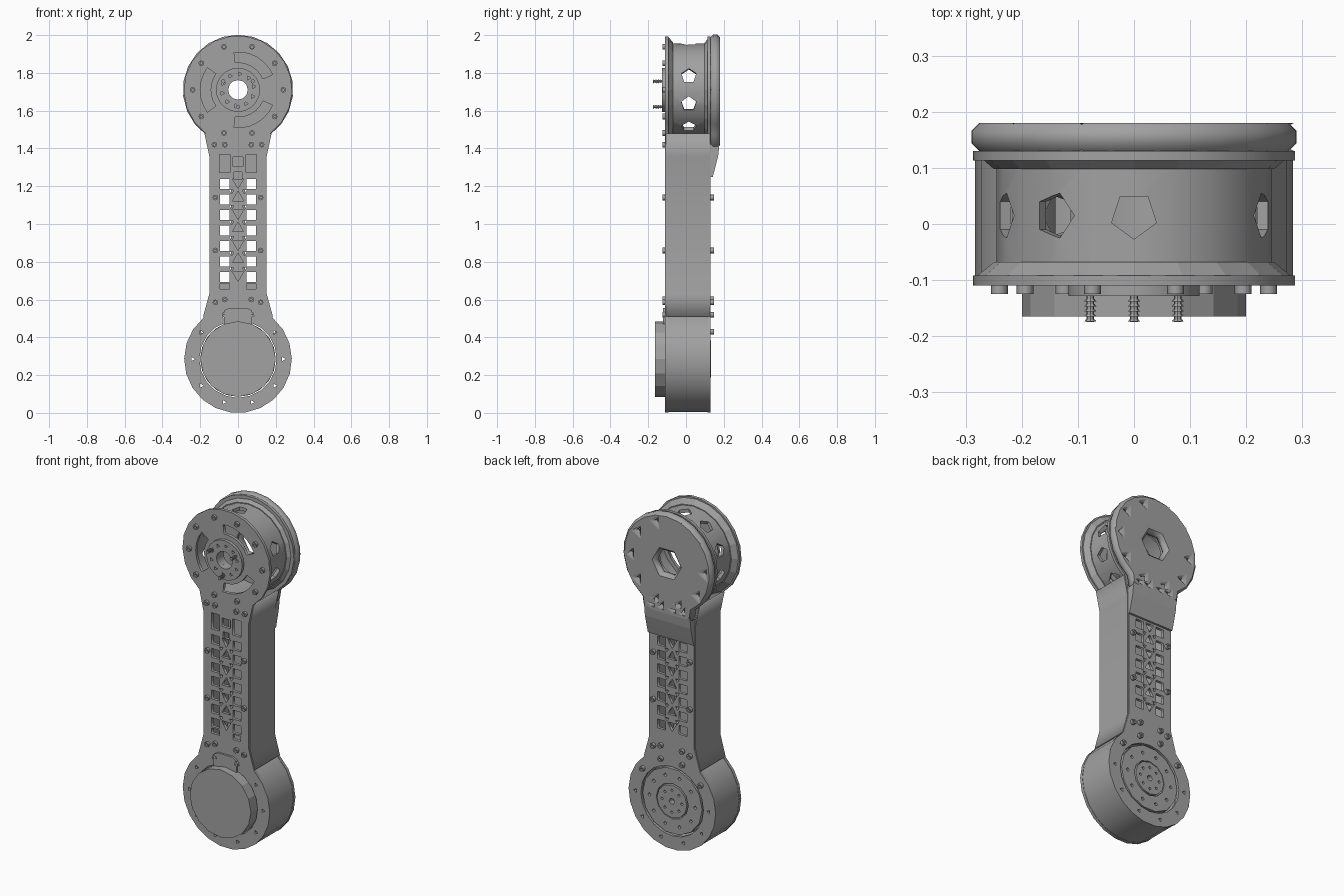
import bpy, bmesh, math
from mathutils import Matrix, Vector

cube = bpy.data.objects.get("Cube")
if cube:
    bpy.data.objects.remove(cube)

grey = bpy.data.materials.new("machined_grey")
grey.use_nodes = True
COLOUR = (0.36, 0.36, 0.36, 1)
grey.diffuse_color = COLOUR
grey.node_tree.nodes["Principled BSDF"].inputs["Base Color"].default_value = COLOUR

TOP, LOW = 1.71, 0.285        # heights of the two joint centres
R_TOP, R_LOW = 0.287, 0.285   # joint radii
NECK = 0.145                  # half width of the link


def add_object(name, bm):
    bmesh.ops.remove_doubles(bm, verts=bm.verts, dist=1e-5)
    bmesh.ops.recalc_face_normals(bm, faces=bm.faces)
    mesh = bpy.data.meshes.new(name)
    bm.to_mesh(mesh)
    bm.free()
    mesh.materials.append(grey)
    obj = bpy.data.objects.new(name, mesh)
    bpy.context.collection.objects.link(obj)
    return obj


def arc(cz, r, start, end, n, cx=0):
    """Points on an arc in the front plane, angles in degrees."""
    angles = [math.radians(start + (end - start) * i / n) for i in range(n + 1)]
    return [(cx + r * math.cos(a), cz + r * math.sin(a)) for a in angles]


def circle(cz, r, n=20, cx=0, turn=0):
    return arc(cz, r, turn, turn + 360, n, cx)[:-1]


def rect(cx, cz, w, h):
    return [(cx + sx * w / 2, cz + sz * h / 2)
            for sx, sz in ((-1, -1), (1, -1), (1, 1), (-1, 1))]


def plate(name, loops, y0, y1, bevel=0):
    """Flat plate between two depths: first loop is the outline, the rest are holes."""
    curve = bpy.data.curves.new(name, 'CURVE')
    curve.dimensions = '2D'
    curve.fill_mode = 'BOTH'
    curve.extrude = (y1 - y0) / 2 - bevel
    curve.bevel_depth = bevel
    curve.bevel_resolution = 0
    curve.offset = -bevel
    for loop in loops:
        spline = curve.splines.new('POLY')
        spline.points.add(len(loop) - 1)
        for point, (x, z) in zip(spline.points, loop):
            point.co = (x, z, 0, 1)
        spline.use_cyclic_u = True
    temp = bpy.data.objects.new(name, curve)
    bpy.context.collection.objects.link(temp)
    graph = bpy.context.evaluated_depsgraph_get()
    mesh = bpy.data.meshes.new_from_object(temp.evaluated_get(graph))
    bm = bmesh.new()
    bm.from_mesh(mesh)
    bpy.data.objects.remove(temp)
    bpy.data.meshes.remove(mesh)
    bm.transform(Matrix.Translation((0, (y0 + y1) / 2, 0)) @ Matrix.Rotation(math.pi / 2, 4, 'X'))
    return add_object(name, bm)


def cylinders(name, spots, r, y0, y1, sides=6, r2=None):
    """Many cylinders lying along y."""
    bm = bmesh.new()
    for x, z in spots:
        place = Matrix.Translation((x, (y0 + y1) / 2, z)) @ Matrix.Rotation(math.pi / 2, 4, 'X')
        bmesh.ops.create_cone(bm, cap_ends=True, segments=sides, radius1=r2 or r,
                              radius2=r, depth=y1 - y0, matrix=place)
    return add_object(name, bm)


def ring(name, cz, outer, inner, y0, y1, n=20):
    return plate(name, [circle(cz, outer, n), circle(cz, inner, n)], y0, y1)


def flange(name, y0, y1, r0, r1, inner):
    """Chamfered ring around the upper drum."""
    bm = bmesh.new()
    rows = []
    for y, r in ((y0, r0), (y1, r1), (y1, inner), (y0, inner)):
        rows.append([bm.verts.new((x, y, z)) for x, z in circle(TOP, r)])
    for a, b in zip(rows, rows[1:] + rows[:1]):
        for i in range(len(a)):
            j = (i + 1) % len(a)
            bm.faces.new((a[i], a[j], b[j], b[i]))
    add_object(name, bm)


# Shared link outline: two discs joined by a straight neck
outline = (arc(TOP, R_TOP, -53, 233, 17) + [(-NECK, 1.36), (-NECK, 0.63)]
           + arc(LOW, R_LOW, 130, 410, 17) + [(NECK, 0.63), (NECK, 1.36)])

# Lattice windows along the neck
lattice = []
for i in range(7):
    z = 0.72 + 0.082 * i
    lattice += [rect(s * 0.07, z, 0.052, 0.052) for s in (-1, 1)]
    lattice.append(circle(z + 0.01, 0.034, 3, turn=90 if i % 2 else 30))
    if i < 6:
        lattice += [circle(z + 0.043, 0.014, 3, s * 0.034, 90 - s * 60) for s in (-1, 1)]
tall = [rect(s * 0.07, 1.32, 0.055, 0.095) for s in (-1, 1)]
tall += [rect(0, 1.33, 0.055, 0.05), rect(0, 1.255, 0.04, 0.04)]
tall += [rect(s * 0.07, 0.67, 0.05, 0.03) for s in (-1, 1)]

# Curved slots around the upper hub
slots = [arc(TOP, 0.2, a - 36, a + 36, 6) + arc(TOP, 0.145, a + 36, a - 36, 6)
         for a in (60, 180, 300)]
low_holes = [circle(z, 0.013, 3, x) for x, z in circle(LOW, 0.24, 10)]

plate("front_plate", [outline, circle(TOP, 0.1), circle(LOW, 0.205)]
      + slots + lattice + tall + low_holes, -0.11, -0.092)
plate("back_plate", [outline, circle(TOP, 0.09), circle(LOW, 0.205)]
      + lattice + low_holes, 0.113, 0.13)

# Upper drum: hollow wall with five-sided windows
drum = ring("upper_drum", TOP, 0.245, 0.225, -0.092, 0.113)
bm = bmesh.new()
for k in range(10):
    a = math.radians(18 + 36 * k)
    if k in (1, 7):
        continue
    out = Vector((math.cos(a), 0, math.sin(a)))
    place = Matrix.Translation(Vector((0, 0.015, TOP)) + out * 0.24) @ out.to_track_quat('Z', 'Y').to_matrix().to_4x4()
    bmesh.ops.create_cone(bm, cap_ends=True, segments=5, radius1=0.042, radius2=0.042,
                          depth=0.12, matrix=place)
cutter = add_object("drum_window_cutter", bm)
cutter.hide_render = True
cutter.hide_viewport = False
cut = drum.modifiers.new("windows", 'BOOLEAN')
cut.operation = 'DIFFERENCE'
cut.solver = 'EXACT'
cut.object = cutter
graph = bpy.context.evaluated_depsgraph_get()
drum.data = bpy.data.meshes.new_from_object(drum.evaluated_get(graph))
drum.modifiers.clear()
bpy.data.objects.remove(cutter)
flange("drum_front_flange", -0.093, -0.068, 0.28, 0.25, 0.23)
flange("drum_back_flange", 0.098, 0.12, 0.25, 0.275, 0.23)

# Upper hub with bored holes and threaded screws
hub_bores = [circle(TOP + 0.085 * math.sin(a), 0.012, 3, 0.085 * math.cos(a))
             for a in [math.radians(36 * k + 12) for k in range(10)]]
plate("hub_disc", [circle(TOP, 0.117), circle(TOP, 0.052, 12)] + hub_bores, -0.128, -0.1)
ring("hub_backing", TOP, 0.117, 0.052, -0.1, -0.06)
screws = circle(TOP, 0.09, 3, turn=30)
cylinders("hub_screws", screws, 0.007, -0.175, -0.12, 8)
for k in range(5):
    y = -0.174 + 0.009 * k
    cylinders("screw_thread", screws, 0.011, y, y + 0.004, 8, 0.008)

# Rear cover with a tongue that slopes down to the link
cover = arc(TOP, 0.292, -55, 235, 18) + [(-0.158, 1.41), (0.158, 1.41)]
cover_holes = [circle(z, 0.017, 3, x) for x, z in circle(TOP, 0.24, 10)]
cover_holes += [circle(1.45, 0.015, 3, s * x) for s in (-1, 1) for x in (0.04, 0.1)]
plate("rear_cover", [cover, circle(TOP, 0.08, 6)] + cover_holes, 0.13, 0.18, 0.014)
bm = bmesh.new()
profile = [(0.13, 1.43), (0.178, 1.43), (0.17, 1.36), (0.155, 1.3), (0.142, 1.25), (0.13, 1.25)]
face = bm.faces.new([bm.verts.new((-0.15, y, z)) for y, z in profile])
grown = bmesh.ops.extrude_face_region(bm, geom=[face])
bmesh.ops.translate(bm, vec=(0.3, 0, 0),
                    verts=[v for v in grown["geom"] if isinstance(v, bmesh.types.BMVert)])
add_object("cover_tongue", bm)

# Side panels flaring at both ends
for side, word in ((1, "left"), (-1, "right")):
    path = [(0.185, 0.51), (0.152, 0.63), (0.152, 1.36), (0.178, 1.48)]
    strip = path + [(x - 0.012, z) for x, z in reversed(path)]
    plate(word + "_side_panel", [[(side * x, z) for x, z in strip]], -0.106, 0.128)
plate("inner_spar", [rect(0, 0.99, 0.075, 0.82)], -0.02, 0.04)

# Lower housing, motor and round front cap
ring("lower_housing", LOW, 0.283, 0.255, -0.108, 0.125, 22)
plate("lower_floor", [circle(LOW, 0.2)], -0.09, 0.1)
cylinders("motor_cap", [(0, LOW)], 0.2, -0.165, -0.09, 16)
plate("cable_connector", [[(-0.075, 0.44), (0.075, 0.44), (0.075, 0.54),
                           (0.05, 0.555), (-0.05, 0.555), (-0.075, 0.54)]], -0.122, -0.1)

# Rear output discs of the lower joint
pits = [circle(z, 0.011, 4, x) for x, z in circle(LOW, 0.15, 10)]
plate("output_ring", [circle(LOW, 0.195, 14), circle(LOW, 0.105, 12)] + pits, 0.1, 0.128)
pits = [circle(z, 0.009, 4, x) for x, z in circle(LOW, 0.065, 8)]
plate("output_disc", [circle(LOW, 0.098, 12), circle(LOW, 0.018, 6)] + pits, 0.1, 0.132)

# Bolt heads with hex recesses
neck_bolts = [(s * x, z) for s in (-1, 1) for x, z in
              ((0.12, 1.14), (0.12, 0.86), (0.12, 0.585), (0.07, 0.6), (0.07, 0.52))]
upper_bolts = [(s * x, 1.42) for s in (-1, 1) for x in (0.07, 0.125)]
corner_bolts = [(s * 0.19, 0.43) for s in (-1, 1)]


def bolts(name, spots, y0, y1):
    for x, z in spots:
        plate(name, [circle(z, 0.015, 8, x), circle(z, 0.007, 6, x)], y0, y1)


bolts("front_bolt", circle(TOP, 0.24, 10) + neck_bolts + upper_bolts, -0.125, -0.109)
bolts("back_bolt", neck_bolts + corner_bolts, 0.129, 0.148)
